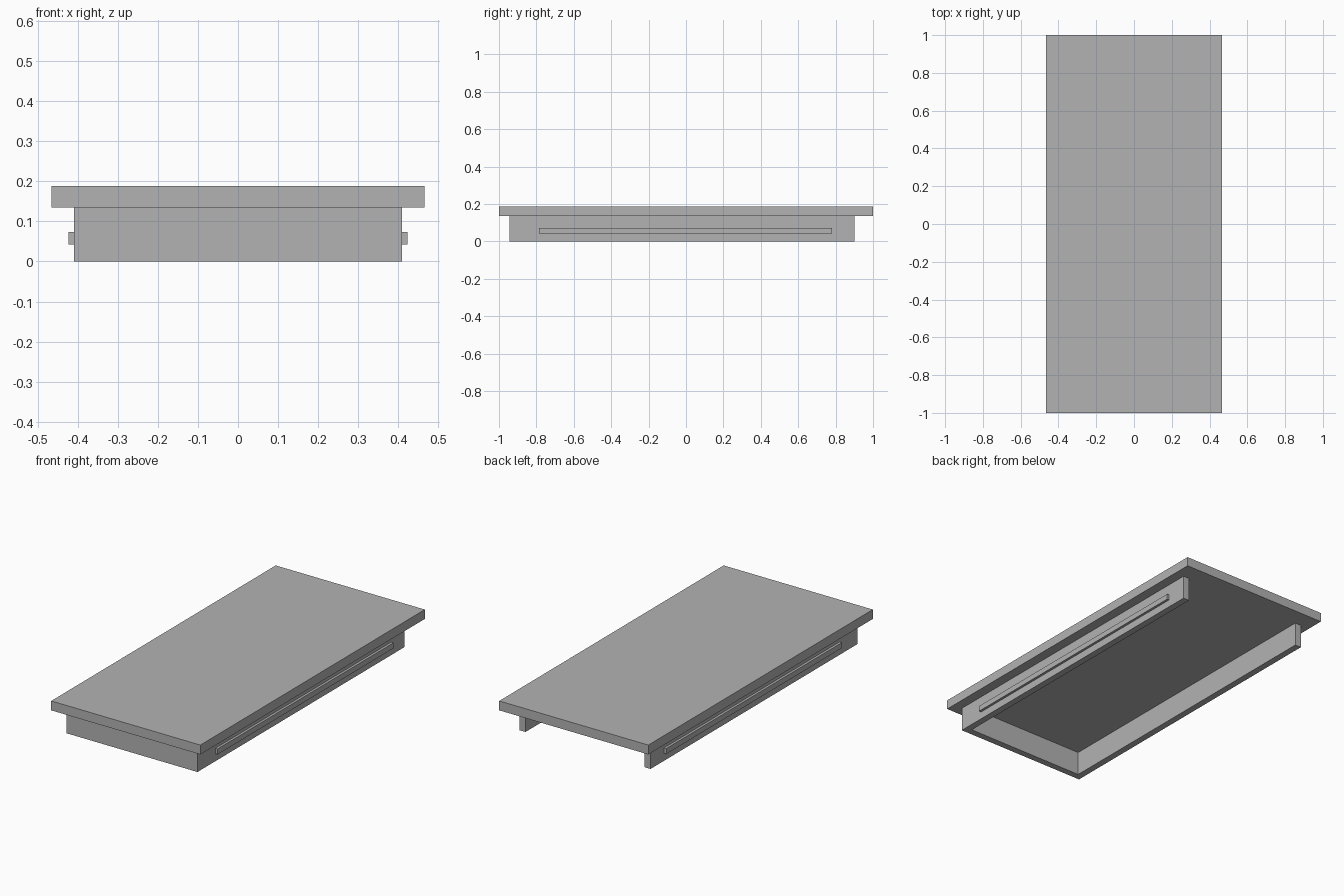
import bpy
import bmesh

cube = bpy.data.objects.get("Cube")
if cube:
    bpy.data.objects.remove(cube, do_unlink=True)

grey = bpy.data.materials.new("plain_grey")
grey.use_nodes = True
grey.diffuse_color = (0.45, 0.45, 0.45, 1)
grey.node_tree.nodes["Principled BSDF"].inputs["Base Color"].default_value = grey.diffuse_color


def extrude_outline(name, outline, bottom, top):
    """Make a solid from a flat outline between two heights."""
    bm = bmesh.new()
    face = bm.faces.new([bm.verts.new((x, y, bottom)) for x, y in outline])
    result = bmesh.ops.extrude_face_region(bm, geom=[face])
    for item in result["geom"]:
        if isinstance(item, bmesh.types.BMVert):
            item.co.z = top
    bmesh.ops.recalc_face_normals(bm, faces=bm.faces)
    mesh = bpy.data.meshes.new(name)
    bm.to_mesh(mesh)
    bm.free()
    mesh.materials.append(grey)
    obj = bpy.data.objects.new(name, mesh)
    bpy.context.collection.objects.link(obj)
    return obj


def rectangle(x0, x1, y0, y1):
    return [(x0, y0), (x1, y0), (x1, y1), (x0, y1)]


slab_bottom, slab_top = 0.135, 0.188
outer, wall = 0.409, 0.038
front, back = -0.945, 0.9
inner = outer - wall

# Overhanging top slab
extrude_outline("top_slab", rectangle(-0.465, 0.465, -1, 1), slab_bottom, slab_top)

# U-shaped skirt: front panel and two side walls, open at the back
skirt = [(-outer, front), (outer, front), (outer, back), (inner, back),
         (inner, front + wall), (-inner, front + wall), (-inner, back), (-outer, back)]
extrude_outline("skirt_frame", skirt, 0, slab_bottom)

# Slim runners on the outside of both side walls
for side, name in ((1, "left_runner"), (-1, "right_runner")):
    x0, x1 = sorted((side * outer, side * 0.423))
    extrude_outline(name, rectangle(x0, x1, -0.785, 0.78), 0.042, 0.073)
